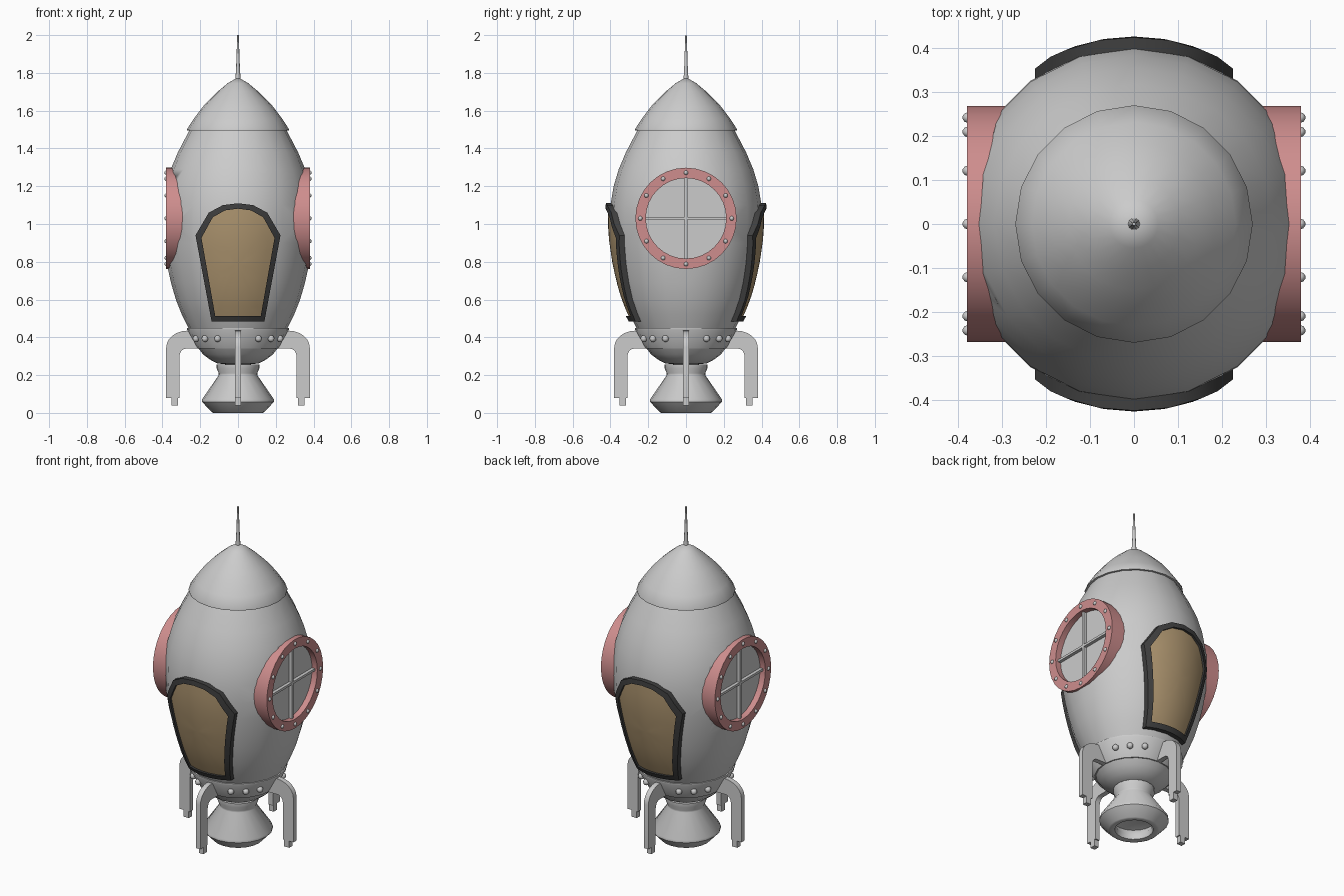
import bpy, bmesh, math
from mathutils import Matrix, Vector

if "Cube" in bpy.data.objects:
    bpy.data.objects.remove(bpy.data.objects["Cube"])


def material(name, rgb):
    m = bpy.data.materials.new(name)
    m.diffuse_color = (*rgb, 1)
    m.use_nodes = True
    m.node_tree.nodes["Principled BSDF"].inputs["Base Color"].default_value = m.diffuse_color
    return m


RED = material("rim_red", (0.62, 0.27, 0.27))
BROWN = material("door_brown", (0.42, 0.30, 0.16))
DARK = material("frame_dark", (0.05, 0.05, 0.05))


def finish(name, bm, mat=None, angle=40):
    bmesh.ops.remove_doubles(bm, verts=bm.verts, dist=1e-5)
    bmesh.ops.recalc_face_normals(bm, faces=bm.faces)
    me = bpy.data.meshes.new(name)
    bm.to_mesh(me)
    bm.free()
    ob = bpy.data.objects.new(name, me)
    bpy.context.collection.objects.link(ob)
    if mat:
        me.materials.append(mat)
    bpy.ops.object.select_all(action='DESELECT')
    ob.select_set(True)
    bpy.context.view_layer.objects.active = ob
    if angle:
        bpy.ops.object.shade_smooth_by_angle(angle=math.radians(angle))
    return ob


def bridge(bm, loops, closed=False):
    """Join equally long closed loops of points with quads."""
    vs = [[bm.verts.new(p) for p in loop] for loop in loops]
    n = len(vs[0])
    for a, b in zip(vs, vs[1:] + (vs[:1] if closed else [])):
        for i in range(n):
            j = (i + 1) % n
            bm.faces.new((a[i], a[j], b[j], b[i]))


def lathe(name, profile, mat=None, sides=20, matrix=None, closed=False, angle=40):
    bm = bmesh.new()
    ring = [2 * math.pi * i / sides for i in range(sides)]
    bridge(bm, [[(r * math.cos(a), r * math.sin(a), z) for a in ring]
                for r, z in profile], closed)
    if matrix:
        bm.transform(matrix)
    bmesh.ops.remove_doubles(bm, verts=bm.verts, dist=1e-5)
    bmesh.ops.dissolve_degenerate(bm, edges=bm.edges, dist=1e-6)
    return finish(name, bm, mat, angle)


def rivets(name, points, radius):
    bm = bmesh.new()
    for p in points:
        bmesh.ops.create_uvsphere(bm, u_segments=10, v_segments=6, radius=radius,
                                  matrix=Matrix.Translation(p))
    return finish(name, bm)


# Hull, nose, antenna
HULL = [(.262, .45), (.297, .52), (.329, .60), (.355, .69), (.377, .79), (.394, .90),
        (.402, 1.0), (.400, 1.10), (.383, 1.20), (.356, 1.29), (.318, 1.38), (.255, 1.50)]
hull = lathe("hull", [(0, .45)] + HULL + [(0, 1.50)])
lathe("nose_cone", [(0, 1.495), (.27, 1.495), (.27, 1.502), (.232, 1.56), (.187, 1.62),
                    (.15, 1.66), (.106, 1.702), (.055, 1.745), (0, 1.777)])
lathe("antenna", [(0, 1.76), (.014, 1.76), (.010, 1.83), (.004, 2.0), (0, 2.0)], sides=10)

# Collar, lower bowl and engine nozzle
lathe("collar", [(0, .45), (.270, .45), (.270, .44), (.215, .34), (0, .34)])
lathe("lower_bowl", [(0, .345), (.212, .345), (.185, .31), (.15, .283), (.11, .262), (0, .25)])
lathe("nozzle", [(0, .257), (.113, .257), (.113, .235), (.102, .21), (.102, .20), (.19, .072),
                 (.19, .058), (.14, .005), (.13, 0), (.105, .005), (.10, .035), (.12, .07), (0, .10)])
rivets("collar_rivets", [(.248 * math.cos(a), .248 * math.sin(a), .393)
                         for q in range(4) for d in (26, 45, 64)
                         for a in [math.radians(q * 90 + d)]], .018)

# Four curved legs with a stepped foot
outer = [(.355 - .085 + .11 * math.sin(t), .345 + .09 * math.cos(t))
         for t in [math.pi / 2 * i / 6 for i in range(7)]]
inner = [(.275 + .035 * math.sin(t), .30 + .04 * math.cos(t))
         for t in [math.pi / 2 * (4 - i) / 4 for i in range(5)]]
LEG = [(.23, .425)] + outer + [(.38, .08), (.352, .08), (.352, .04), (.318, .04),
                               (.318, .08), (.31, .08)] + inner + [(.20, .34)]
for k, side in enumerate(("right", "back", "left", "front")):
    bm = bmesh.new()
    f = bm.faces.new([bm.verts.new((x, -.015, z)) for x, z in LEG])
    ext = bmesh.ops.extrude_face_region(bm, geom=[f], use_keep_orig=True)
    bmesh.ops.translate(bm, vec=(0, .03, 0),
                        verts=[v for v in ext["geom"] if isinstance(v, bmesh.types.BMVert)])
    bm.transform(Matrix.Rotation(k * math.pi / 2, 4, 'Z'))
    finish(side + "_leg", bm, angle=30)

# Round windows: recess cut in the hull, rim, glass, cross bars, rivets
WZ = 1.03
for s, side in ((1, "right"), (-1, "left")):
    mat = Matrix.Translation((0, 0, WZ)) @ Matrix.Rotation(s * math.pi / 2, 4, 'Y')
    cutter = lathe("cutter", [(0, .325), (.24, .325), (.24, .6), (0, .6)], sides=32, matrix=mat)
    cutter.hide_render = True
    mod = hull.modifiers.new("recess", 'BOOLEAN')
    mod.object, mod.operation, mod.solver = cutter, 'DIFFERENCE', 'EXACT'
    bpy.context.view_layer.objects.active = hull
    bpy.ops.object.modifier_apply(modifier=mod.name)
    bpy.data.objects.remove(cutter)
    lathe(side + "_window_rim", [(.268, .28), (.268, .38), (.213, .38), (.213, .28)],
          RED, 32, mat, closed=True)
    lathe(side + "_window_glass", [(0, .33), (.22, .33), (.22, .345), (0, .345)], None, 32, mat)
    bm = bmesh.new()
    for w, h in ((.43, .014), (.014, .43)):
        bmesh.ops.create_cube(bm, size=1, matrix=Matrix.Translation((s * .352, 0, WZ))
                              @ Matrix.Diagonal((.024, w, h, 1)))
    finish(side + "_window_bars", bm, angle=0)
    rivets(side + "_window_rivets",
           [(s * .378, .242 * math.cos(a), WZ + .242 * math.sin(a))
            for a in [math.pi / 6 * i for i in range(12)]], .012)


# Doors wrapped onto the hull
def hull_radius(z):
    for (r0, z0), (r1, z1) in zip(HULL, HULL[1:]):
        if z <= z1:
            return r0 + (r1 - r0) * (z - z0) / (z1 - z0)
    return HULL[-1][0]


HALF = [(0, 1.11), (.08, 1.10), (.155, 1.06), (.225, .94), (.14, .485)]
corners = HALF + [(-x, z) for x, z in reversed(HALF[1:])]
outline = []
for i, a in enumerate(corners):
    a, b = Vector(a), Vector(corners[(i + 1) % len(corners)])
    n = max(1, round((b - a).length / .06))
    outline += [a.lerp(b, k / n) for k in range(n)]


def door_loop(scale_x, scale_z, offset, sign):
    pts = []
    for x, z in outline:
        x, z = x * scale_x, .79 + (z - .79) * scale_z
        pts.append((x, sign * (math.sqrt(hull_radius(z) ** 2 - x * x) + offset), z))
    return pts


for sign, side in ((-1, "front"), (1, "back")):
    bm = bmesh.new()
    bridge(bm, [door_loop(sx, sz, o, sign) for sx, sz, o in
                ((1, 1, -.02), (1, 1, .026), (.86, .91, .026), (.86, .91, -.02))], closed=True)
    finish(side + "_door_frame", bm, DARK)
    bm = bmesh.new()
    bridge(bm, [door_loop(.88 * t, .93 * t, .012, sign) for t in (1, .8, .6, .4, .2, 0)])
    door = finish(side + "_door_panel", bm, BROWN)
